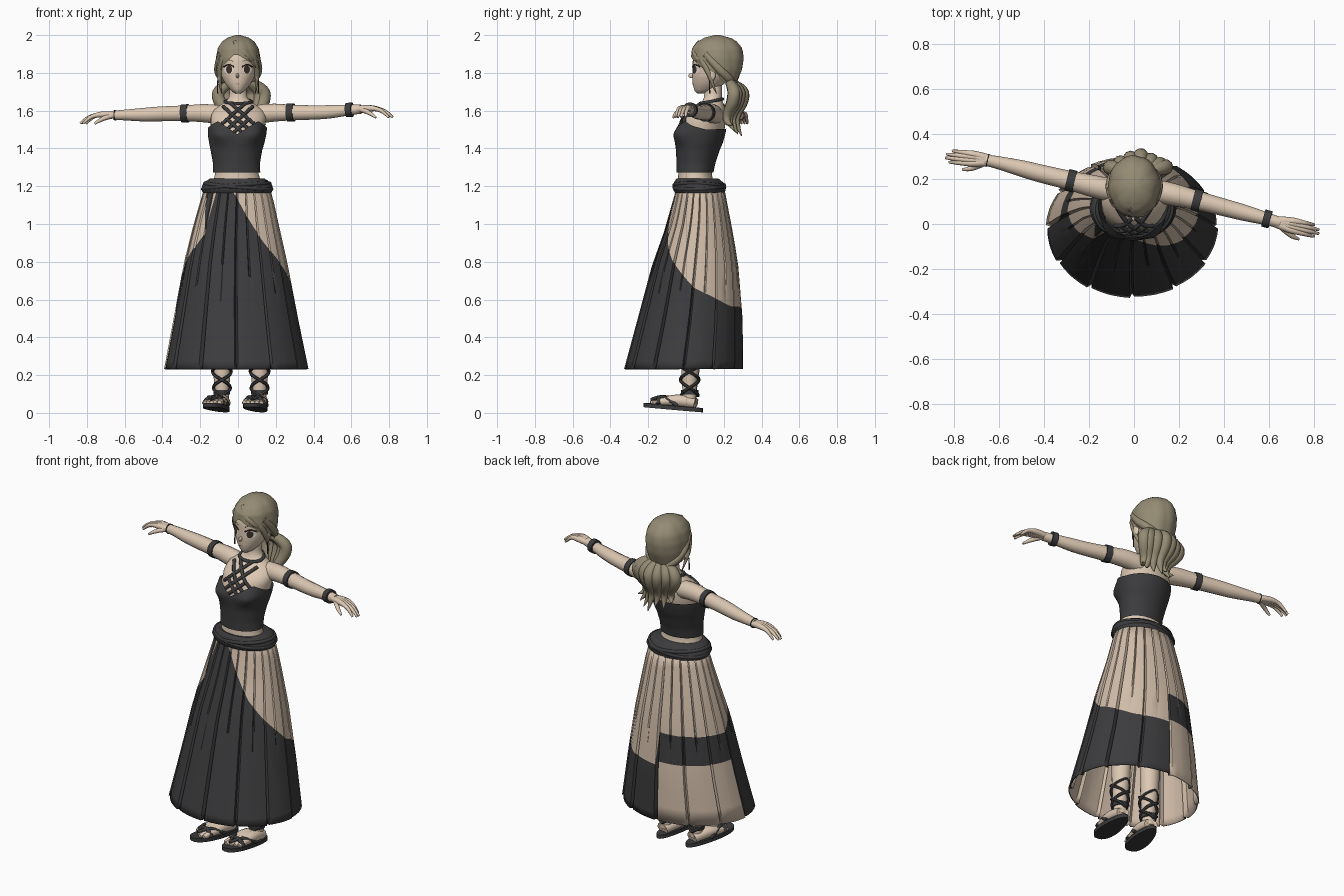
import bpy, bmesh, math
from mathutils import Matrix, Vector

cube = bpy.data.objects.get("Cube")
if cube:
    bpy.data.objects.remove(cube)


def material(name, rgb):
    m = bpy.data.materials.new(name)
    m.use_nodes = True
    m.diffuse_color = (*rgb, 1)
    m.node_tree.nodes["Principled BSDF"].inputs["Base Color"].default_value = (*rgb, 1)
    return m


SKIN = material("warm_skin", (.72, .58, .45))
HAIR = material("ash_hair", (.30, .26, .175))
DARK = material("charcoal_cloth", (.045, .045, .048))
BEIGE = material("beige_cloth", (.64, .51, .40))
WHITE = material("eye_white", (.8, .76, .7))
IRIS = material("dark_brown", (.05, .03, .022))
LIP = material("rose_lip", (.5, .27, .21))


def lerp(table, v):
    """Linear lookup in rows of (key, value...)."""
    if v <= table[0][0]:
        return table[0][1:]
    for a, b in zip(table, table[1:]):
        if v <= b[0]:
            f = (v - a[0]) / (b[0] - a[0])
            return [p + (q - p) * f for p, q in zip(a[1:], b[1:])]
    return table[-1][1:]


def finish(ob, mats, angle=40):
    for m in mats:
        ob.data.materials.append(m)
    bpy.ops.object.select_all(action='DESELECT')
    ob.select_set(True)
    bpy.context.view_layer.objects.active = ob
    bpy.ops.object.shade_smooth_by_angle(angle=math.radians(angle))
    return ob


def from_bmesh(name, bm, mats, angle=40):
    bmesh.ops.recalc_face_normals(bm, faces=bm.faces)
    me = bpy.data.meshes.new(name)
    bm.to_mesh(me)
    bm.free()
    ob = bpy.data.objects.new(name, me)
    bpy.context.collection.objects.link(ob)
    return finish(ob, mats, angle)


def ring_point(prof, t, z, grow=1.0):
    """Point on an oval section; t is degrees from the front toward +x."""
    x0, x1, y0, y1 = lerp(prof, z)
    a = math.radians(t)
    return Vector(((x0 + x1) / 2 + (x1 - x0) / 2 * grow * math.sin(a),
                   (y0 + y1) / 2 - (y1 - y0) / 2 * grow * math.cos(a), z))


def front_point(prof, x, z, off):
    x0, x1, y0, y1 = lerp(prof, z)
    s = max(-1, min(1, (2 * x - x0 - x1) / (x1 - x0)))
    return Vector((x, ring_point(prof, math.degrees(math.asin(s)), z).y - off, z))


def shell(name, prof, angles, zs, mats, grow=None, pick=None, bottom=False, top=False, angle=40):
    """Loft of oval sections, each column having its own heights."""
    bm = bmesh.new()
    cols = [[bm.verts.new(ring_point(prof, t, z, grow(t, z) if grow else 1)) for z in zs(t)]
            for t in angles]
    for i, a in enumerate(cols):
        b = cols[(i + 1) % len(cols)]
        for j in range(len(a) - 1):
            f = bm.faces.new((a[j], b[j], b[j + 1], a[j + 1]))
            f.material_index = pick(j, angles[i]) if pick else 0
    if bottom:
        bm.faces.new([c[0] for c in cols])
    if top:
        bm.faces.new([c[-1] for c in cols])
    return from_bmesh(name, bm, mats, angle)


def steps(a, b, n):
    return [a + (b - a) * i / n for i in range(n + 1)]


def around(n):
    return [-180 + 360 * i / n for i in range(n)]


def tubes(name, paths, mat, sides=2, cyclic=False, res=4):
    """Tapered round strands through points of (x, y, z, radius)."""
    cu = bpy.data.curves.new(name, 'CURVE')
    cu.dimensions = '3D'
    cu.bevel_depth, cu.bevel_resolution, cu.use_fill_caps = 1, sides, True
    for path in paths:
        sp = cu.splines.new('NURBS')
        sp.points.add(len(path) - 1)
        for p, (x, y, z, r) in zip(sp.points, path):
            p.co, p.radius = (x, y, z, 1), r
        sp.order_u, sp.resolution_u = 3, res
        sp.use_endpoint_u, sp.use_cyclic_u = not cyclic, cyclic
    ob = bpy.data.objects.new(name, cu)
    bpy.context.collection.objects.link(ob)
    bpy.ops.object.select_all(action='DESELECT')
    ob.select_set(True)
    bpy.context.view_layer.objects.active = ob
    bpy.ops.object.convert(target='MESH')
    return finish(bpy.context.object, [mat], 50)


def ball(name, loc, size, mat):
    bm = bmesh.new()
    m = Matrix.Translation(loc) @ Matrix.Diagonal((*size, 1))
    bmesh.ops.create_uvsphere(bm, u_segments=20, v_segments=12, radius=1, matrix=m)
    return from_bmesh(name, bm, [mat])


# Skirt: wide pleated panels, coloured by a slanting wrap line
HEM, TOP = .232, 1.2
SKIRT = [(HEM, -.388, .37, -.325, .3), (.5, -.338, .315, -.253, .297), (.8, -.283, .258, -.173, .273),
         (1.0, -.233, .213, -.10, .238), (1.13, -.195, .185, -.065, .213), (TOP, -.175, .165, -.05, .2)]
WRAP = [(-180, .75), (-90, .74), (-44, .95), (-43, 1.17), (-5, 1.17), (37, .9),
        (58, .8), (92, .66), (140, .565), (180, .56)]
PANELS = 12
pleat = [-180 + 360 * (i + f) / PANELS for i in range(PANELS) for f in (0, .05, .25, .46, .5, .54, .75, .95)]


def skirt_heights(t):
    b1 = lerp(WRAP, t)[0]
    b2 = .58 if t < -91 else .4
    b3 = 1.17 - (t + 64) * .011 if -64 < t < -44 else (b1 + TOP) / 2
    return steps(HEM, b2, 4) + steps(b2, b1, 4)[1:] + steps(b1, b3, 3)[1:] + steps(b3, TOP, 3)[1:]


def pleat_depth(t, z):
    f = ((t + 180) * PANELS / 360 + 1e-6) % 1
    if f < .02:
        return .945
    if .48 < f < .52:
        return 1 - .06 * max(0, min(1, (z - .6) / .4))
    return 1 + .02 * (f - .5)


def skirt_colour(j, t):
    if j >= 11 and -64 < t < -44:
        return 0
    return 1 if j >= 8 or (j < 4 and t < -91) else 0


skirt = shell("skirt", SKIRT, pleat, skirt_heights, [DARK, BEIGE], pleat_depth, skirt_colour, angle=25)
lining = skirt.modifiers.new("lining", 'SOLIDIFY')
lining.thickness, lining.offset, lining.material_offset = .006, -1, 1

# Sash with soft draped folds
SASH = [(1.165, -.186, .176, -.058, .204), (1.18, -.194, .185, -.068, .21), (1.205, -.19, .182, -.067, .207),
        (1.225, -.172, .165, -.062, .192), (1.24, -.15, .142, -.05, .172)]
shell("sash", SASH, around(40), lambda t: steps(1.165, 1.24, 8), [DARK], bottom=True, top=True)
folds = [[(*ring_point(SASH, t, 1.2 + .016 * math.sin(math.radians(t + k)), .98), .011) for t in around(16)]
         for k in (20, 200)]
tubes("sash_folds", folds, DARK, cyclic=True)

# Torso, neck and bodice
TORSO = [(1.15, -.15, .14, -.05, .16), (1.27, -.12, .108, -.04, .135), (1.4, -.13, .115, -.04, .165),
         (1.5, -.145, .14, -.035, .205), (1.56, -.145, .15, -.01, .21), (1.6, -.135, .14, .035, .21),
         (1.635, -.085, .09, .075, .2), (1.66, -.048, .05, .095, .19), (1.74, -.043, .043, .1, .19)]
shell("torso", TORSO, around(36), lambda t: steps(1.15, 1.74, 26), [SKIN], bottom=True, top=True)
BODICE = [(1.272, -.133, .118, -.05, .145), (1.32, -.132, .116, -.05, .155), (1.39, -.145, .128, -.053, .178),
          (1.43, -.153, .14, -.056, .195), (1.475, -.16, .15, -.055, .208), (1.55, -.158, .158, -.03, .222)]
NECKLINE = [(0, 1.475), (20, 1.515), (40, 1.545), (65, 1.52), (100, 1.5), (180, 1.505)]


def bust(t, z):
    return 1 + sum(.21 * math.exp(-((t - c) / 22) ** 2 - ((z - 1.477) / .05) ** 2) for c in (31, -31))


shell("bodice", BODICE, around(60), lambda t: steps(1.272, lerp(NECKLINE, abs(t))[0], 18), [DARK], bust)

# Crossed halter straps
straps = []
for s in (1, -1):
    for top, end, z0, z1 in ((.04, -.085, 1.64, 1.53), (.078, -.06, 1.622, 1.498), (.055, -.03, 1.552, 1.478)):
        straps.append([(*front_point(TORSO, s * (top + (end - top) * f), z0 + (z1 - z0) * f, .007), .0095)
                       for f in steps(0, 1, 6)])
tubes("halter_straps", straps, DARK)
tubes("neck_strap", [[(*ring_point(TORSO, t, 1.65 + .012 * math.cos(math.radians(t + 180)), 1.08), .009)
                      for t in around(14)]], DARK, cyclic=True)

# Arms, bands and hands
ARMS = {"left": [(.08, .15, 1.575, .05), (.15, .137, 1.59, .052), (.28, .105, 1.59, .042),
                 (.42, .068, 1.59, .038), (.5, .047, 1.595, .036), (.6, .02, 1.605, .027), (.65, .005, 1.608, .025)],
        "right": [(-.08, .145, 1.575, .05), (-.15, .16, 1.588, .052), (-.28, .192, 1.586, .042),
                  (-.42, .225, 1.583, .04), (-.5, .247, 1.578, .037), (-.62, .277, 1.577, .027),
                  (-.66, .284, 1.575, .025)]}


def band(name, arm, x, radius, width):
    d = (Vector(arm[-1][:3]) - Vector(arm[1][:3])).normalized()
    c = Vector((x, *lerp(sorted(p[:3] for p in arm), x)))
    tubes(name, [[(*(c + d * width * k), radius) for k in (-.5, 0, .5)]], DARK, 5)


for side, arm in ARMS.items():
    tubes(side + "_arm", [arm], SKIN, 5)
    band(side + "_armband", arm, arm[2][0], .049, .036)
    out = 1 if side == "left" else -1
    d = Vector((out, -.23 if out > 0 else .1, 0)).normalized()
    across = Vector((d.y, -d.x, 0)) * out  # toward the thumb
    w = Vector(arm[-1][:3])
    fingers = []
    for k, reach in ((-1.5, .148), (-.5, .172), (.5, .175), (1.5, .158)):
        fingers.append([(*(w + d * l + across * k * sp + Vector((0, 0, z))), r) for l, sp, z, r in (
            (-.02, .005, 0, .018), (.045, .013, .006, .018), (.09, .015, .002, .012),
            (reach * .8, .016, -.012, .01), (reach, .017, -.043, .006))])
    fingers.append([(*(w + d * l + across * s + Vector((0, 0, z))), r) for l, s, z, r in (
        (.0, .01, 0, .016), (.04, .036, -.012, .013), (.075, .05, -.03, .01), (.095, .052, -.045, .006))])
    tubes(side + "_hand", fingers, SKIN)
band("left_wristband", ARMS["left"], .59, .039, .032)
band("right_bracelet", ARMS["right"], -.65, .029, .005)

# Legs, feet and laced sandals
for side, s, x, y, turn in (("left", 1, .097, -.07, -11), ("right", -1, -.11, -.065, -16)):
    M = (Matrix.Translation((x, y, .011)) @ Matrix.Rotation(math.radians(turn), 4, 'Z')
         @ Matrix.Rotation(math.radians(-5), 4, 'X'))

    def place(path):
        return [(*(M @ Vector(p[:3])), p[3]) for p in path]

    ax, ay, _ = M @ Vector((0, .09, 0))
    tubes(side + "_leg", [[(ax, ay, .05, .036), (ax, ay, .1, .036), (ax, ay, .17, .042), (ax, ay + .01, .3, .054),
                           (ax, ay + .01, .5, .055), (s * .09, .06, .8, .07), (s * .08, .07, 1.15, .08)]], SKIN, 5)
    tubes(side + "_foot", [place([(k * .3, .115, .05, .028), (k * .6, .04, .062, .036), (k, -.06, .044, .02),
                                  (k * 1.15, -.125 + abs(k + s * .02) * .6, .034, .011)])
                           for k in (-.038, -.019, 0, .019, .038)], SKIN)
    bm = bmesh.new()
    outline = []
    for t in around(28):
        c, n = math.cos(math.radians(t)), math.sin(math.radians(t))
        outline.append(bm.verts.new(M @ Vector(((.055 - .012 * c) * math.copysign(abs(n) ** .8, n), .16 * c, .006))))
    sole = bm.faces.new(outline)
    up = bmesh.ops.extrude_face_region(bm, geom=[sole])["geom"]
    bmesh.ops.translate(bm, vec=(0, 0, .022), verts=[v for v in up if isinstance(v, bmesh.types.BMVert)])
    from_bmesh(side + "_sole", bm, [DARK])
    tubes(side + "_sandal_straps", [place([(0, -.12, .05, .008), (k * .025, -.07, .075, .01),
                                           (k * .055, -.01, .055, .01), (k * .05, .03, .03, .01)]) for k in (-1, 1)]
          + [place([(-.055, -.07, .03, .012), (-.04, -.075, .065, .012), (.04, -.075, .065, .012),
                    (.055, -.07, .03, .012)])], DARK)
    laces = []
    for k, phase in ((1, 0), (-1, 0), (1, math.pi), (-1, math.pi)):
        laces.append([])
        for i in range(21):
            z, a = .09 + .0085 * i, phase + k * i * math.pi / 10
            r = .042 + .055 * (z - .07)
            laces[-1].append((ax + r * math.sin(a), ay - r * math.cos(a), z, .0085))
    tubes(side + "_laces", laces, DARK, 1, res=2)
    tubes(side + "_ankle_strap", [[(ax, ay, z, .044) for z in (.098, .11, .122)]], DARK, 4)

# Head and ears
HEAD = [(1.69, -.012, .012, .062, .11), (1.705, -.036, .036, .045, .15), (1.74, -.066, .066, .036, .2),
        (1.78, -.088, .088, .033, .235), (1.82, -.097, .097, .034, .26), (1.87, -.1, .1, .036, .27),
        (1.92, -.094, .094, .05, .26), (1.96, -.07, .07, .085, .23), (1.985, -.02, .02, .13, .17)]
shell("head", HEAD, around(36), lambda t: steps(1.69, 1.985, 22), [SKIN], bottom=True, top=True)
ball("nose", (-.003, .03, 1.785), (.008, .018, .013), SKIN)
for s, side in ((1, "left"), (-1, "right")):
    ball(side + "_ear", (s * .1, .135, 1.79), (.012, .022, .034), SKIN)
    tubes(side + "_earring", [[(s * .108, .125, 1.76, .002), (s * .11, .125, 1.72, .003),
                               (s * .108, .125, 1.69, .004)]], DARK)


# Painted face details as thin plates
def plate(name, x, z, w, h, off, mat):
    bm = bmesh.new()
    rim = [bm.verts.new(front_point(HEAD, x + w * math.sin(math.radians(t)), z + h * math.cos(math.radians(t)), off))
           for t in around(20)]
    mid = bm.verts.new(front_point(HEAD, x, z, off))
    for i, v in enumerate(rim):
        bm.faces.new((mid, v, rim[(i + 1) % len(rim)]))
    return from_bmesh(name, bm, [mat])


for s, side in ((1, "left"), (-1, "right")):
    x = s * .049
    plate(side + "_eye", x, 1.818, .025, .022, .003, WHITE)
    plate(side + "_iris", x - s * .002, 1.818, .016, .021, .005, IRIS)
    for part, z, arch, half, r in (("lash", 1.832, .012, .027, .004), ("brow", 1.86, .008, .026, .0015)):
        tubes(side + "_" + part, [[(*front_point(HEAD, x + half * k, z + arch * (1 - k * k), .003), r)
                                   for k in steps(-1, 1, 4)]], IRIS if part == "lash" else HAIR, 1)
plate("mouth", -.002, 1.742, .014, .003, .004, LIP)

# Hair cap with combed strands, swept to a low ponytail
CAP = [(1.7, -.075, .08, .12, .25), (1.76, -.105, .107, .06, .275), (1.82, -.115, .117, .036, .298),
       (1.88, -.117, .119, .026, .306), (1.93, -.107, .109, .032, .298), (1.965, -.085, .087, .06, .27),
       (1.987, -.055, .057, .1, .235), (2.0, -.012, .012, .15, .18)]
HAIRLINE = [(-180, 1.7), (-110, 1.745), (-85, 1.8), (-60, 1.81), (-35, 1.85), (-12, 1.895),
            (0, 1.895), (30, 1.86), (60, 1.815), (85, 1.8), (110, 1.745), (180, 1.7)]
shell("hair_cap", CAP, around(90), lambda t: steps(lerp(HAIRLINE, t)[0], 2.0, 18), [HAIR],
      lambda t, z: .975 + .03 * abs(math.sin(math.radians(t * 4 + (z - 1.7) * 250))), top=True)
locks = []
for s in (1, -1):
    locks += [[(*ring_point(CAP, s * a, z, g), r) for a, z, g, r in path] for path in (
        ((12, 1.95, .88, .012), (42, 1.89, .9, .02), (64, 1.82, .94, .018), (72, 1.76, 1, .011), (72, 1.69, 1.2, .002)),
        ((60, 1.9, .9, .02), (85, 1.84, .93, .024), (110, 1.79, .95, .024), (140, 1.75, .97, .022),
         (172, 1.72, 1, .018)))]
locks.append([(*ring_point(CAP, a, z, .91), r) for a, z, r in (
    (-15, 1.965, .01), (5, 1.925, .02), (30, 1.885, .02), (52, 1.85, .013), (65, 1.81, .002))])
tubes("hair_locks", locks, HAIR)
tail = []
for i, x in enumerate((-.105, -.06, -.015, .03, .075, .115, .14)):
    drop = (.06, .02, .035, 0, .01, .03, .06)[i]
    y = .31 - abs(x - .02) * .45
    tail.append([(.01 + x * .4, .23, 1.75, .024), (x, y, 1.715, .034), (x, y - .005, 1.65, .034),
                 (.02 + x * .6, y - .04, 1.58, .024), (.02 + x * .7, y - .04, 1.53, .018),
                 (.02 + x * .9, y - .01, 1.465 + drop, .002)])
tubes("ponytail", tail, HAIR, 3)
